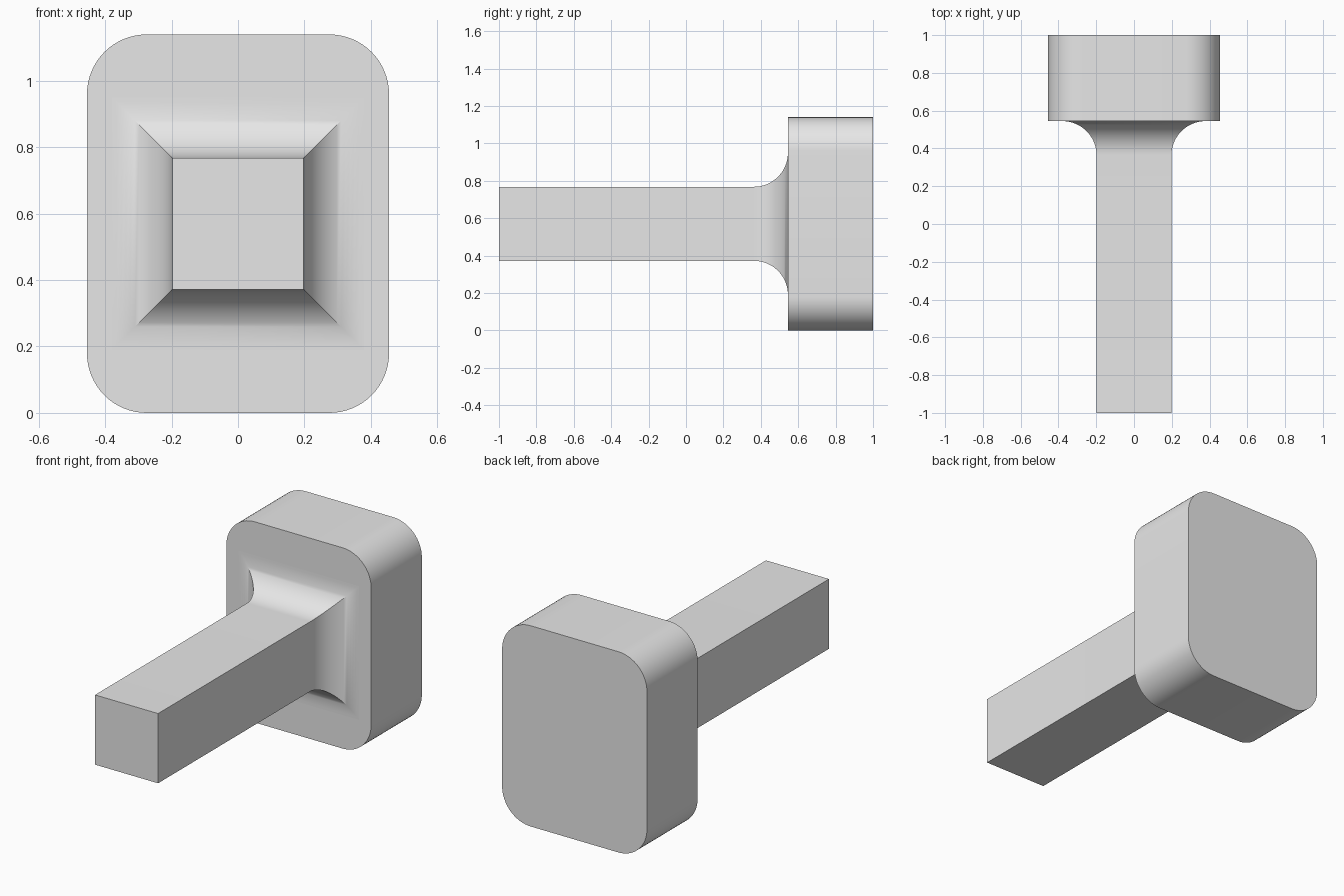
import bpy, bmesh
from math import sin, cos, pi, radians

cube = bpy.data.objects.get("Cube")
if cube:
    bpy.data.objects.remove(cube, do_unlink=True)

grey = bpy.data.materials.new("plain_grey")
grey.use_nodes = True
COLOR = (0.8, 0.8, 0.8, 1)
grey.diffuse_color = COLOR
grey.node_tree.nodes["Principled BSDF"].inputs["Base Color"].default_value = COLOR

MID_Z = 0.57       # height of the shared axis
PLATE_FRONT = 0.545
HALF_W, HALF_H = 0.455, 0.57
CORNER = 0.18
SHAFT = 0.198      # half thickness of the square shaft
FILLET = 0.182


def loft(name, sections):
    """Skin a list of (y, outline) sections and cap both ends."""
    bm = bmesh.new()
    rings = [[bm.verts.new((x, y, MID_Z + z)) for x, z in outline]
             for y, outline in sections]
    n = len(rings[0])
    for a, b in zip(rings, rings[1:]):
        for i in range(n):
            j = (i + 1) % n
            bm.faces.new((a[i], a[j], b[j], b[i]))
    bm.faces.new(rings[0])
    bm.faces.new(rings[-1][::-1])
    bmesh.ops.recalc_face_normals(bm, faces=bm.faces)
    mesh = bpy.data.meshes.new(name)
    bm.to_mesh(mesh)
    bm.free()
    mesh.materials.append(grey)
    obj = bpy.data.objects.new(name, mesh)
    bpy.context.collection.objects.link(obj)
    bpy.ops.object.select_all(action="DESELECT")
    obj.select_set(True)
    bpy.context.view_layer.objects.active = obj
    bpy.ops.object.shade_smooth_by_angle(angle=radians(30))
    return obj


def square(h):
    return [(-h, -h), (h, -h), (h, h), (-h, h)]


def rounded_rectangle(w, h, r, steps=16):
    corners = [(w - r, h - r), (r - w, h - r), (r - w, r - h), (w - r, r - h)]
    return [(cx + r * cos((q + s / steps) * pi / 2),
             cz + r * sin((q + s / steps) * pi / 2))
            for q, (cx, cz) in enumerate(corners) for s in range(steps + 1)]


# Thick plate with rounded corners
outline = rounded_rectangle(HALF_W, HALF_H, CORNER)
loft("rounded_plate", [(PLATE_FRONT, outline), (1, outline)])

# Square shaft flaring into the plate with a mitred quarter-round fillet
STEPS = 20
sections = [(-1, square(SHAFT))]
for i in range(STEPS + 1):
    t = i / STEPS * pi / 2
    sections.append((PLATE_FRONT - FILLET * (1 - sin(t)),
                     square(SHAFT + FILLET * (1 - cos(t)))))
sections.append((PLATE_FRONT + 0.02, square(SHAFT + FILLET)))
loft("square_shaft", sections)
